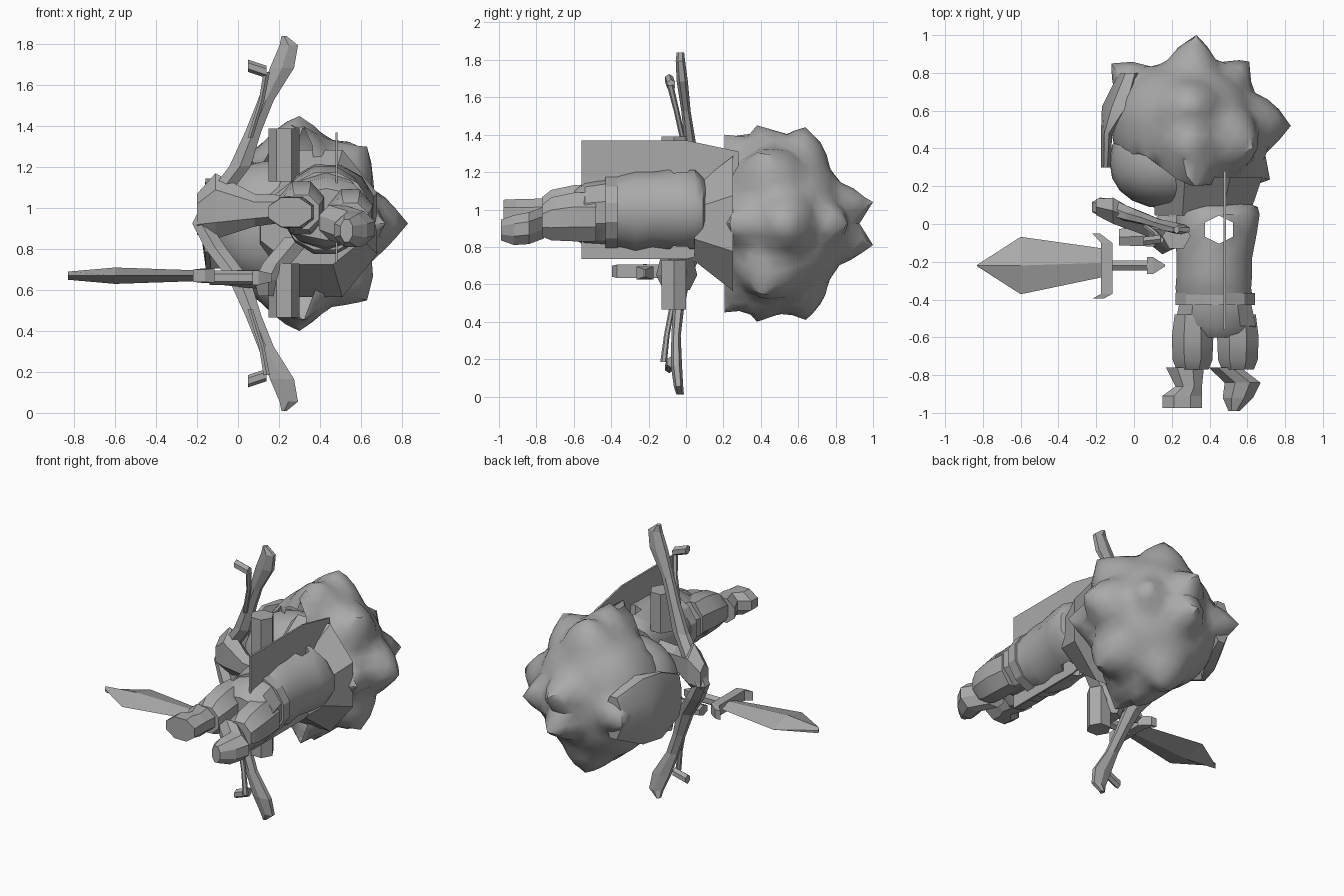
import bpy, bmesh, math
from mathutils import Vector

MID = 0.925  # symmetry height of head and bow
mat = bpy.data.materials.new("stone_grey")
mat.diffuse_color = (0.4, 0.4, 0.4, 1)


def finish(name, bm, smooth=None):
    bmesh.ops.recalc_face_normals(bm, faces=bm.faces)
    me = bpy.data.meshes.new(name)
    bm.to_mesh(me)
    bm.free()
    ob = bpy.data.objects.new(name, me)
    bpy.context.collection.objects.link(ob)
    me.materials.append(mat)
    if smooth:
        bpy.ops.object.select_all(action='DESELECT')
        ob.select_set(True)
        bpy.context.view_layer.objects.active = ob
        bpy.ops.object.shade_smooth_by_angle(angle=math.radians(smooth))
    return ob


def loft(name, axis, rings, sides=6, smooth=None, phase=0.5):
    """Rings of (position on axis, centre u, centre v, radius u, radius v)."""
    bm = bmesh.new()
    k = 1 / math.cos(math.pi / sides) if sides != 6 and phase else 1
    loops = []
    for t, cu, cv, ru, rv in rings:
        loop = []
        for i in range(sides):
            a = 2 * math.pi * (i + phase) / sides
            u, v = cu + k * ru * math.cos(a), cv + k * rv * math.sin(a)
            co = {'x': (t, u, v), 'y': (u, t, v), 'z': (u, v, t)}[axis]
            loop.append(bm.verts.new(co))
        loops.append(loop)
    for a, b in zip(loops, loops[1:]):
        for i in range(sides):
            j = (i + 1) % sides
            bm.faces.new((a[i], a[j], b[j], b[i]))
    bm.faces.new(loops[0])
    bm.faces.new(loops[-1][::-1])
    return finish(name, bm, smooth)


# face
bm = bmesh.new()
bmesh.ops.create_icosphere(bm, subdivisions=3, radius=1)
for v in bm.verts:
    v.co = Vector([c + r * math.copysign(abs(p) ** 0.9, p) for c, r, p in
                   zip((0.19, 0.33, MID), (0.32, 0.25, 0.31), v.co)])
finish("face", bm, 40)

# hair: an open shell, drawn out into broad spikes (tip x, y, height offset, spread)
HC = Vector((0.27, 0.54, MID))
TIPS = [(0.83, 0.52, 0, 0.5), (0.61, 0.86, 0, 0.36), (-0.12, 0.85, 0, 0.36),
        (0.72, 0.235, 0, 0.36)]
for s in (1, -1):
    TIPS += [(0.33, 1.0, s * 0.115, 0.45), (0.30, 0.64, s * 0.515, 0.45),
             (0.30, 0.38, s * 0.525, 0.45), (0.63, 0.40, s * 0.375, 0.5),
             (0.32, 0.205, s * 0.475, 0.4)]
TIPS = [(Vector((x, y, MID + h)) - HC, w) for x, y, h, w in TIPS]

bm = bmesh.new()
bmesh.ops.create_icosphere(bm, subdivisions=4, radius=1)
for v in bm.verts:
    p = v.co
    v.co = Vector((p.x * 0.39, p.y * (0.325 if p.y > 0 else 0.48), p.z * 0.42))
for v in bm.verts:
    p, best = v.co.copy(), v.co.length
    for t, w in TIPS:
        f = max(0, 1 - p.angle(t) / w)
        best = max(best, p.length + max(0, t.length - p.length) * f)
    v.co = p.normalized() * best
for t, w in TIPS:
    min(bm.verts, key=lambda v: v.co.angle(t)).co = t
floor = {}
for v in bm.verts:
    v.co += HC
    floor[v] = 0.37 - 0.165 * min(1, max(0, (v.co.x - 0.05) / 0.22))
inner = [f for f in bm.faces if all(v.co.y < floor[v] for v in f.verts)]
for v in bm.verts:
    v.co.y = max(v.co.y, floor[v])
bmesh.ops.delete(bm, geom=inner, context='FACES')
finish("hair", bm, 45)

# nape flap and hanging fringe
loft("hair_nape", 'y', [(0.045, 0.36, MID, 0.25, 0.2), (0.25, 0.39, MID, 0.29, 0.36)], 8, 30)
loft("fringe", 'y', [(0.30, -0.15, MID, 0.025, 0.14), (0.48, -0.145, MID, 0.03, 0.22),
                     (0.62, -0.08, MID, 0.09, 0.22), (0.80, -0.02, MID, 0.06, 0.14)], 8, 40)

# torso with an open armhole
torso = loft("torso", 'y', [(-0.40, 0.43, 0.985, 0.20, 0.18), (-0.34, 0.42, 0.99, 0.20, 0.20),
                            (-0.27, 0.425, 0.99, 0.20, 0.215), (-0.18, 0.425, 1.0, 0.20, 0.205),
                            (-0.05, 0.435, 1.0, 0.215, 0.215), (0.05, 0.445, 1.0, 0.22, 0.21),
                            (0.09, 0.44, 0.99, 0.215, 0.18), (0.14, 0.40, 0.96, 0.13, 0.13)],
             12, 35)
cutter = loft("armhole_cutter", 'z', [(0.5, 0.45, -0.03, 0.085, 0.075),
                                      (1.5, 0.45, -0.03, 0.085, 0.075)], 6)
cut = torso.modifiers.new("armhole", 'BOOLEAN')
cut.object = cutter
cut.operation = 'DIFFERENCE'
cut.solver = 'EXACT'
bpy.ops.object.select_all(action='DESELECT')
torso.select_set(True)
bpy.context.view_layer.objects.active = torso
bpy.ops.object.modifier_apply(modifier=cut.name)
bpy.data.objects.remove(cutter)

loft("belt", 'y', [(-0.43, 0.43, 0.985, 0.21, 0.19), (-0.365, 0.43, 0.985, 0.21, 0.19)], 12)
loft("hips", 'y', [(-0.60, 0.43, 0.97, 0.19, 0.12), (-0.54, 0.43, 0.98, 0.215, 0.165),
                   (-0.42, 0.43, 0.985, 0.19, 0.18)], 10, 35)

# trouser legs and shoes
for name, x, z in (("left", 0.31, 0.99), ("right", 0.55, 0.95)):
    loft(name + "_trouser", 'y', [(-0.77, x, z - 0.01, 0.085, 0.085), (-0.72, x, z, 0.105, 0.115),
                                  (-0.60, x, z + 0.01, 0.11, 0.13),
                                  (-0.48, x, z + 0.01, 0.095, 0.13)], 8, 35)
loft("left_shoe", 'y', [(-0.975, 0.255, 0.98, 0.105, 0.072), (-0.91, 0.255, 0.98, 0.105, 0.075),
                        (-0.86, 0.29, 0.98, 0.07, 0.075), (-0.76, 0.27, 0.98, 0.10, 0.08)], 8)
loft("right_shoe", 'y', [(-0.99, 0.53, 0.89, 0.03, 0.055), (-0.92, 0.55, 0.89, 0.08, 0.08),
                         (-0.84, 0.575, 0.90, 0.095, 0.085), (-0.76, 0.48, 0.93, 0.085, 0.085)], 8)

# cape: thin plate between the shoulders
bm = bmesh.new()
outline = [(-0.56, 1.37), (0.0, 1.37), (0.28, 1.31), (0.28, 0.80), (0.0, 0.735), (-0.56, 0.735)]
front = [bm.verts.new((0.475, y, z)) for y, z in outline]
back = [bm.verts.new((0.487, y, z)) for y, z in outline]
bm.faces.new(front)
bm.faces.new(back[::-1])
for i in range(6):
    j = (i + 1) % 6
    bm.faces.new((front[i], back[i], back[j], front[j]))
finish("cape", bm)

# outstretched sleeves and arms
for z0, z1 in ((0.465, 0.73), (1.13, 1.39)):
    loft("sleeve", 'z', [(z0, 0.225, -0.065, 0.075, 0.075), (z1, 0.225, -0.065, 0.075, 0.075)],
         6, phase=0)
loft("lower_arm", 'z', [(0.57, 0.15, -0.05, 0.06, 0.07), (0.65, 0.15, -0.05, 0.08, 0.11),
                        (0.73, 0.19, -0.05, 0.08, 0.09), (0.86, 0.30, -0.03, 0.08, 0.07)], 6)
loft("sword_hand", 'x', [(-0.08, -0.07, 0.66, 0.05, 0.035), (0.15, -0.06, 0.65, 0.07, 0.05)], 6)
loft("bow_cuff", 'x', [(-0.20, 0.09, 0.97, 0.05, 0.10), (-0.11, 0.07, 1.01, 0.08, 0.16),
                       (0.08, -0.02, 0.99, 0.055, 0.08), (0.30, -0.06, 1.0, 0.05, 0.06)], 6)

# sword
loft("blade", 'x', [(-0.83, -0.22, 0.67, 0.004, 0.02), (-0.60, -0.22, 0.67, 0.152, 0.04),
                    (-0.16, -0.205, 0.67, 0.075, 0.025)], 4, phase=0)
loft("grip", 'x', [(-0.14, -0.22, 0.66, 0.03, 0.035), (0.08, -0.22, 0.66, 0.03, 0.035)], 6)
loft("pommel", 'x', [(0.07, -0.22, 0.66, 0.045, 0.035), (0.10, -0.22, 0.66, 0.045, 0.035),
                     (0.165, -0.22, 0.66, 0.004, 0.02)], 4)
loft("guard", 'y', [(-0.395, -0.19, 0.67, 0.03, 0.03), (-0.37, -0.145, 0.67, 0.03, 0.035),
                    (-0.10, -0.145, 0.67, 0.03, 0.035), (-0.05, -0.20, 0.67, 0.02, 0.03)], 4)

# bow: mirrored limbs, ribs and nocks (the lower limb leans slightly)
for s in (1, -1):
    lean = 0 if s > 0 else 0.06
    limb = [(0, -0.18, 0.09, 0.05, 0.05), (0.12, -0.11, 0.08, 0.06, 0.05),
            (0.28, 0.01, 0.04, 0.06, 0.035), (0.45, 0.075, 0.02, 0.045, 0.03),
            (0.60, 0.135, 0.0, 0.045, 0.025), (0.76, 0.215, -0.02, 0.068, 0.03),
            (0.87, 0.248, -0.03, 0.052, 0.025), (0.915, 0.225, -0.03, 0.015, 0.02)]
    rib = [(0.42, 0.06, -0.01, 0.015, 0.015), (0.60, 0.115, -0.05, 0.015, 0.015),
           (0.74, 0.14, -0.085, 0.018, 0.018)]
    for name, rings in (("bow_limb", limb), ("bow_rib", rib)):
        loft(name, 'z', [(MID + s * h, x, y - lean * math.sin(math.pi * h / 0.92), rx, ry)
                         for h, x, y, rx, ry in rings], 6)
    loft("bow_nock", 'x', [(0.05, -0.09, MID + s * 0.77, 0.025, 0.03),
                           (0.14, -0.08, MID + s * 0.74, 0.025, 0.03)], 6)
